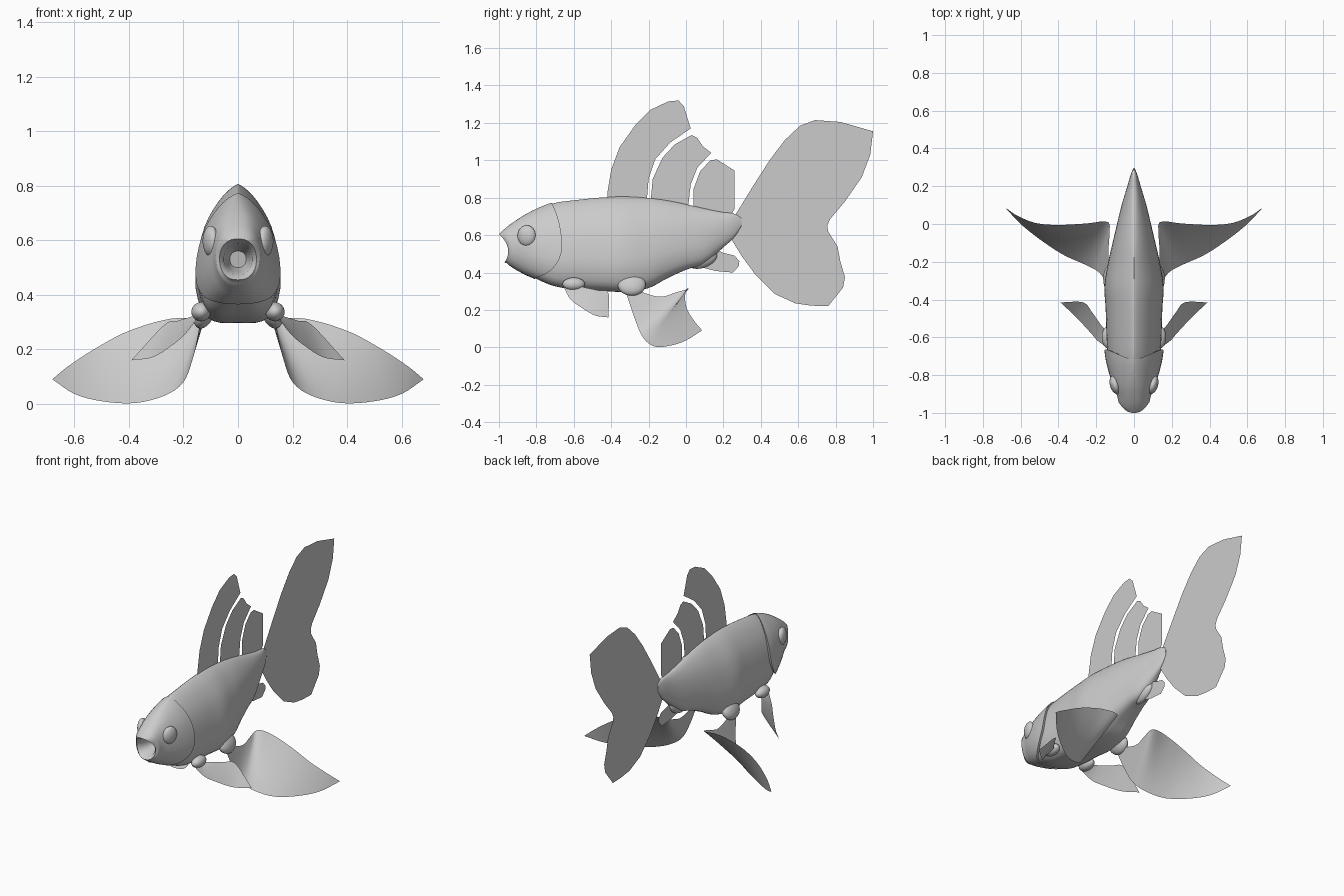
import bpy, bmesh, math
from mathutils import Vector

if "Cube" in bpy.data.objects:
    bpy.data.objects.remove(bpy.data.objects["Cube"])

grey = bpy.data.materials.new("fish grey")
grey.diffuse_color = (0.6, 0.6, 0.6, 1)
grey.use_nodes = True
grey.node_tree.nodes["Principled BSDF"].inputs["Base Color"].default_value = grey.diffuse_color


def make(name, verts, faces, smooth=True):
    me = bpy.data.meshes.new(name)
    me.from_pydata(verts, [], faces)
    bm = bmesh.new()
    bm.from_mesh(me)
    bmesh.ops.recalc_face_normals(bm, faces=bm.faces)
    for f in bm.faces:
        f.smooth = smooth
    bm.to_mesh(me)
    bm.free()
    me.materials.append(grey)
    ob = bpy.data.objects.new(name, me)
    bpy.context.collection.objects.link(ob)
    if smooth:
        bpy.context.view_layer.objects.active = ob
        ob.select_set(True)
        bpy.ops.object.shade_smooth_by_angle(angle=math.radians(50))
        ob.select_set(False)
    return ob


def interp(st, t):
    """Smooth (Hermite) interpolation of rows (t, a, b, ...)."""
    t = min(max(t, st[0][0]), st[-1][0])
    i = max(k for k in range(len(st) - 1) if st[k][0] <= t)

    def slope(k, c):
        a, b = st[max(k - 1, 0)], st[min(k + 1, len(st) - 1)]
        return (b[c] - a[c]) / (b[0] - a[0])
    p, q = st[i], st[i + 1]
    h = q[0] - p[0]
    u = (t - p[0]) / h
    return [(2*u**3 - 3*u*u + 1) * p[c] + (u**3 - 2*u*u + u) * h * slope(i, c)
            + (3*u*u - 2*u**3) * q[c] + (u**3 - u*u) * h * slope(i + 1, c)
            for c in range(1, len(p))]


# Half cross-section: (parameter, height share, width share)
EGG = [(0, 0, 0), (1, 0, .42), (2, .03, .68), (3, .1, .87), (4, .25, 1), (5, .4, .99), (6, .55, .92),
       (7, .7, .78), (8, .82, .58), (9, .92, .34), (10, .98, .12), (11, 1, 0)]
N = 22


def point(row, k):
    w, zb, zt, e = row
    u, f = interp(EGG, 11 * k / N)
    a = math.pi * k / N
    u = u * (1 - e) + e * (.5 - .5 * math.cos(a))
    f = f * (1 - e) + e * math.sin(a) ** .8 if 0 < k < N else 0
    return w * f, zb + (zt - zb) * u


def loft(name, rings):
    """Rings are half outlines of (x, y, z); mirrored across x = 0."""
    full = [r + [(-x, y, z) for x, y, z in r[-2:0:-1]] for r in rings]
    n = len(full[0])
    faces = [(i*n + j, i*n + (j+1) % n, (i+1)*n + (j+1) % n, (i+1)*n + j)
             for i in range(len(full) - 1) for j in range(n)]
    faces.append(tuple(range((len(full) - 1) * n, len(full) * n)))
    return make(name, [v for r in full for v in r], faces)


# Body: y, half width, bottom, top, roundness
BODY = [(-.86, .09, .40, .70, .4), (-.78, .115, .357, .742, .2), (-.7, .137, .327, .772, 0),
        (-.6, .144, .312, .786, 0), (-.45, .149, .303, .801, 0), (-.33, .155, .298, .806, 0),
        (-.2, .135, .318, .798, 0), (-.1, .113, .37, .785, .1), (0, .09, .415, .765, .2),
        (.1, .066, .45, .742, .4), (.2, .036, .535, .722, .7), (.26, .018, .59, .715, 1),
        (.297, .003, .65, .69, 1)]
rings = []
for i in range(49):
    y = -.86 + 1.157 * i / 48
    row = interp(BODY, y)
    rings.append([(x, y, z) for x, z in (point(row, k) for k in range(N + 1))])
loft("body", rings)

# Head with hollow mouth and curved gill cover edge
HEAD = [(-1, .068, .455, .605, 1), (-.96, .078, .445, .642, 1), (-.91, .09, .415, .678, .9),
        (-.86, .11, .388, .71, .6), (-.8, .13, .362, .741, .3), (-.73, .147, .335, .769, .1),
        (-.663, .157, .318, .783, 0)]


def lip(z):
    return .033 * max(0, 1 - ((z - .53) / .075) ** 2) + .03 * min(1, max(0, (.605 - z) / .15))


def gill(z):
    return -(.93 if z > .54 else 3.0) * (z - .54) ** 2


rings = []
for y, w, zb, zt in ((-.87, .03, .5, .56), (-.93, .045, .485, .575), (-.985, .052, .474, .587)):
    rings.append([(x, y + lip(z), z) for x, z in (point((w, zb, zt, 1), k) for k in range(N + 1))])
for i in range(25):
    s = i / 24
    y = -1 + .337 * s
    ring = []
    for k in range(N + 1):
        z = point(interp(HEAD, y), k)[1]
        y2 = y + s * s * gill(z) + max(0, 1 - s * 6) * lip(z)
        x, z = point(interp(HEAD, max(y2 - max(0, 1 - s * 6) * lip(z), -1)), k)
        ring.append((x, y2, z))
    rings.append(ring)
rings.append([(x * .85, y - .006, .54 + (z - .54) * .98) for x, y, z in rings[-1]])
head = loft("head", rings)
# Back of the mouth
make("mouth_back", [(x, y, z) for x, y, z in rings[0]] + [(-x, y, z) for x, y, z in rings[0][-2:0:-1]],
     [tuple(range(2 * N))])


def ball(name, loc, size, rot=(0, 0, 0)):
    bpy.ops.mesh.primitive_uv_sphere_add(segments=28, ring_count=16, location=loc, rotation=rot)
    ob = bpy.context.object
    ob.name = name
    ob.scale = size
    ob.data.materials.append(grey)
    bpy.ops.object.shade_smooth()
    ob.select_set(False)


def spline(pts, t):
    rows = [(i, *p) for i, p in enumerate(pts)]
    return Vector(interp(rows, t * (len(pts) - 1)))


def sheet(name, low, high, sx):
    """Thin fin stretched between two edge curves."""
    n, m = 28, 8
    vs = []
    for i in range(n + 1):
        a, b = spline(low, i / n), spline(high, i / n)
        for j in range(m + 1):
            p = a.lerp(b, j / m)
            vs.append((p.x * sx, p.y, p.z))
    make(name, vs, [(i*(m+1) + j, i*(m+1) + j + 1, (i+1)*(m+1) + j + 1, (i+1)*(m+1) + j)
                    for i in range(n) for j in range(m)])


# Paired parts: eyes, fin roots, front and rear lower fins
FRONT_LOW = [(.14, -.655, .325), (.19, -.62, .26), (.235, -.57, .22), (.31, -.49, .172), (.39, -.415, .16)]
FRONT_HIGH = [(.13, -.58, .33), (.17, -.54, .32), (.22, -.47, .305), (.27, -.415, .29), (.39, -.415, .161)]
REAR_LOW = [(.14, -.32, .29), (.165, -.28, .17), (.2, -.245, .08), (.27, -.21, .03), (.38, -.16, .003),
            (.5, -.08, .01), (.6, 0, .037), (.68, .085, .09)]
REAR_HIGH = [(.13, -.25, .3), (.135, -.14, .27), (.13, -.05, .295), (.14, .012, .312), (.25, .003, .312),
             (.4, -.005, .268), (.52, .005, .205), (.62, .045, .14), (.68, .086, .091)]
for sx, side in ((1, "right"), (-1, "left")):
    ball("eye_" + side, (sx * .1, -.852, .597), (.027, .05, .056), (0, 0, sx * -.3))
    ball("front_fin_root_" + side, (sx * .135, -.6, .338), (.036, .06, .035), (0, sx * .5, 0))
    ball("rear_fin_root_" + side, (sx * .122, -.29, .335), (.036, .075, .062), (0, sx * -.4, 0))
    sheet("front_fin_" + side, FRONT_LOW, FRONT_HIGH, sx)
    sheet("rear_fin_" + side, REAR_LOW, REAR_HIGH, sx)
ball("under_fin_root", (0, .085, .475), (.035, .085, .05), (.35, 0, 0))


# Flat fins on the centre plane, outlines as (y, z)
def flat_fin(name, pts):
    make(name, [(0, y, z) for y, z in pts], [tuple(range(len(pts)))], False)


flat_fin("back_fin_front", [(-.42, .78), (-.42, .83), (-.40, .95), (-.355, 1.07), (-.27, 1.19), (-.19, 1.27),
         (-.095, 1.315), (-.04, 1.32), (-.012, 1.29), (.025, 1.17), (-.085, 1.095), (-.165, 1.005),
         (-.2, .9), (-.21, .78)])
flat_fin("back_fin_middle", [(-.19, .77), (-.178, .9), (-.125, 1.015), (-.06, 1.085), (.03, 1.135),
         (.06, 1.12), (.09, 1.075), (.135, 1.04), (.06, .96), (.025, .87), (.01, .74)])
flat_fin("back_fin_rear", [(.04, .73), (.04, .845), (.075, .94), (.13, 1), (.165, 1.005), (.26, .945),
         (.26, .74), (.235, .70)])
flat_fin("tail_fin", [(.25, .67), (.265, .71), (.36, .865), (.45, 1.005), (.53, 1.11), (.61, 1.185),
         (.69, 1.215), (.825, 1.205), (1, 1.155), (.985, 1.03), (.94, .91), (.85, .78), (.77, .685),
         (.755, .65), (.76, .62), (.81, .54), (.825, .46), (.85, .375), (.84, .32), (.76, .22), (.67, .223),
         (.585, .235), (.475, .285), (.37, .39), (.30, .485), (.235, .59)])
flat_fin("under_fin", [(.1, .5), (.155, .525), (.2, .505), (.26, .49), (.285, .46), (.283, .435), (.25, .40),
         (.16, .408), (.075, .43)])
